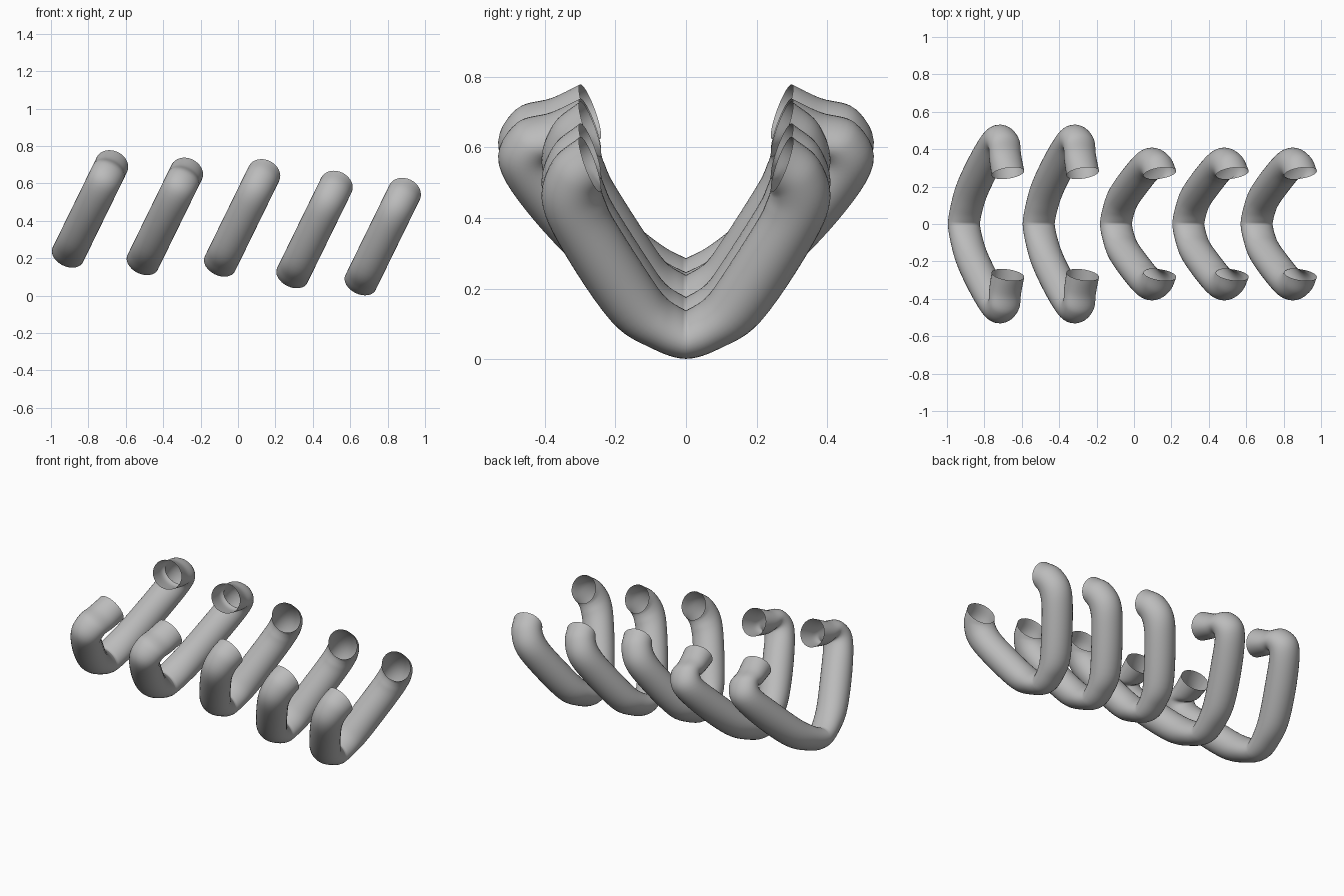
import bpy, bmesh, math
from mathutils import Vector

cube = bpy.data.objects.get("Cube")
if cube:
    bpy.data.objects.remove(cube)

SIDES, STEPS = 32, 6
UP = Vector((0.44, 0, 0.9))          # leaning direction of every rib
ACROSS = Vector((0.9, 0, -0.44)) * 0.09   # half width of the tube
BASE = Vector((0.655, 0, 0.07))

# Outer and inner edge of half a rib, as (y, distance along the lean)
NARROW_OUT = [(0, -.062), (.10, -.03), (.215, .053), (.355, .282), (.408, .425), (.378, .54), (.303, .61)]
NARROW_IN = [(0, .062), (.05, .10), (.095, .167), (.20, .35), (.228, .415), (.238, .445), (.24, .462)]
WIDE_OUT = [(0, -.062), (.115, -.03), (.255, .053), (.433, .25), (.53, .42), (.485, .53), (.385, .565), (.303, .61)]
WIDE_IN = [(0, .062), (.06, .10), (.145, .177), (.297, .35), (.36, .42), (.37, .445), (.335, .44), (.24, .462)]

grey = bpy.data.materials.new("plain_grey")
grey.use_nodes = True
colour = (0.5, 0.5, 0.5, 1)
grey.diffuse_color = colour
grey.node_tree.nodes["Principled BSDF"].inputs["Base Color"].default_value = colour


def smooth_path(points, round_start):
    """Catmull-Rom curve through the points."""
    p = [Vector(q) for q in points]
    start = Vector((-p[1].x, p[1].y)) if round_start else 2 * p[0] - p[1]
    p = [start] + p + [2 * p[-1] - p[-2]]
    path = []
    for a, b, c, d in zip(p, p[1:], p[2:], p[3:]):
        for i in range(STEPS):
            t = i / STEPS
            path.append(b + 0.5 * t * ((c - a) + t * (2 * a - 5 * b + 4 * c - d
                                                      + t * (3 * (b - c) + d - a))))
    return path + [p[-2]]


def make_rib(name, outer, inner, offset):
    bm = bmesh.new()
    rings = []
    for o, i in zip(smooth_path(outer, True), smooth_path(inner, False)):
        mid, half = (o + i) / 2, (o - i) / 2
        centre = BASE + offset + UP * mid.y + Vector((0, mid.x, 0))
        axis = UP * half.y + Vector((0, half.x, 0))
        angles = [2 * math.pi * k / SIDES for k in range(SIDES)]
        rings.append([bm.verts.new(centre + axis * math.cos(a) + ACROSS * math.sin(a))
                      for a in angles])
    for r, s in zip(rings, rings[1:]):
        for k in range(SIDES):
            n = (k + 1) % SIDES
            bm.faces.new((r[k], r[n], s[n], s[k]))
    bmesh.ops.recalc_face_normals(bm, faces=bm.faces)
    mesh = bpy.data.meshes.new(name)
    bm.to_mesh(mesh)
    bm.free()
    mesh.materials.append(grey)
    rib = bpy.data.objects.new(name, mesh)
    bpy.context.collection.objects.link(rib)
    # The other half, joined along the middle
    mirror = rib.modifiers.new("other_half", 'MIRROR')
    mirror.use_axis = (False, True, False)
    mirror.merge_threshold = 0.0005
    bpy.ops.object.select_all(action='DESELECT')
    rib.select_set(True)
    bpy.context.view_layer.objects.active = rib
    bpy.ops.object.shade_smooth_by_angle(angle=math.radians(60))


# Two wide ribs, then three narrow ones
for n, (x, z) in enumerate([(-1.565, .148), (-1.165, .108), (-.752, .1), (-.365, .038), (0, 0)]):
    wide = n < 2
    make_rib(f"{'wide' if wide else 'narrow'}_rib_{n + 1}",
             WIDE_OUT if wide else NARROW_OUT,
             WIDE_IN if wide else NARROW_IN, Vector((x, 0, z)))
